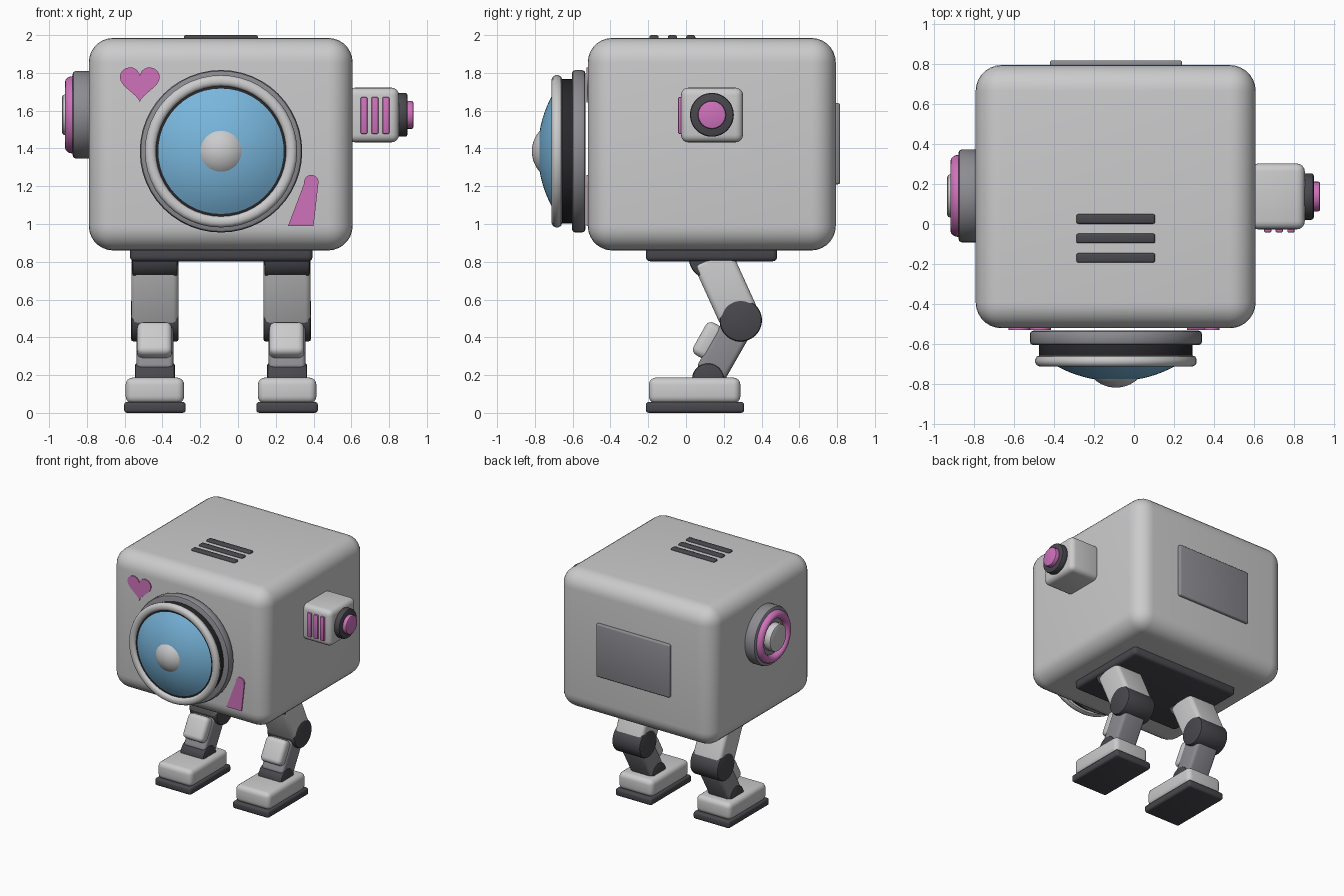
import bpy, bmesh, math
from mathutils import Matrix, Vector

if "Cube" in bpy.data.objects:
    bpy.data.objects.remove(bpy.data.objects["Cube"])


def material(name, rgb):
    m = bpy.data.materials.new(name)
    m.diffuse_color = (*rgb, 1)
    m.use_nodes = True
    m.node_tree.nodes["Principled BSDF"].inputs["Base Color"].default_value = m.diffuse_color
    return m


LIGHT = material("light grey", (0.60, 0.60, 0.61))
MID = material("mid grey", (0.26, 0.26, 0.285))
DARK = material("dark grey", (0.065, 0.065, 0.075))
BLACK = material("near black", (0.022, 0.022, 0.026))
BLUE = material("sky blue", (0.19, 0.47, 0.72))
PINK = material("pink", (0.62, 0.17, 0.50))


def finish(name, bm, mat):
    bmesh.ops.recalc_face_normals(bm, faces=bm.faces)
    me = bpy.data.meshes.new(name)
    bm.to_mesh(me)
    bm.free()
    me.materials.append(mat)
    ob = bpy.data.objects.new(name, me)
    bpy.context.collection.objects.link(ob)
    bpy.ops.object.select_all(action='DESELECT')
    ob.select_set(True)
    bpy.context.view_layer.objects.active = ob
    bpy.ops.object.shade_smooth_by_angle(angle=math.radians(38))
    return ob


def box(name, lo, hi, mat, bevel=0.02, seg=3, tilt=0):
    """Rounded box between two corners, tilted about x through its centre."""
    lo, hi = Vector(lo), Vector(hi)
    bm = bmesh.new()
    bmesh.ops.create_cube(bm, size=1)
    bmesh.ops.scale(bm, vec=hi - lo, verts=bm.verts)
    bmesh.ops.bevel(bm, geom=bm.edges[:], offset=bevel, segments=seg,
                    profile=0.5, affect='EDGES')
    bm.transform(Matrix.Translation((lo + hi) / 2) @ Matrix.Rotation(tilt, 4, 'X'))
    return finish(name, bm, mat)


def lathe(name, profile, centre, axis, mat, n=48, closed=False):
    """Revolve (radius, distance) points around an axis direction."""
    bm = bmesh.new()
    rings = []
    for r, h in profile:
        if r == 0:
            rings.append([bm.verts.new((0, 0, h))] * n)
        else:
            rings.append([bm.verts.new((r * math.cos(2 * math.pi * i / n),
                                        r * math.sin(2 * math.pi * i / n), h))
                          for i in range(n)])
    pairs = list(zip(rings, rings[1:]))
    if closed:
        pairs.append((rings[-1], rings[0]))
    for a, b in pairs:
        for i in range(n):
            j = (i + 1) % n
            corners = list(dict.fromkeys((a[i], a[j], b[j], b[i])))
            if len(corners) > 2:
                bm.faces.new(corners)
    rot = Vector((0, 0, 1)).rotation_difference(Vector(axis)).to_matrix().to_4x4()
    bm.transform(Matrix.Translation(centre) @ rot)
    return finish(name, bm, mat)


def disc(name, r, h0, h1, centre, axis, mat, b=0.012):
    """Cylinder with softened rims."""
    c = b * 0.3
    prof = [(0, h0), (r - b, h0), (r - c, h0 + c), (r, h0 + b),
            (r, h1 - b), (r - c, h1 - c), (r - b, h1), (0, h1)]
    return lathe(name, prof, centre, axis, mat)


def dome(name, r, base, height, centre, axis, mat, n=10):
    """Shallow spherical cap."""
    big = (r * r + height * height) / (2 * height)
    prof = [(0, base)]
    for i in range(n + 1):
        q = r * (1 - i / n)
        prof.append((q, base + math.sqrt(big * big - q * q) - big + height))
    return lathe(name, prof, centre, axis, mat)


def ring(name, r, wr, wh, h, centre, axis, mat, n=16):
    """Ring with an oval cross-section."""
    prof = [(r + wr * math.cos(2 * math.pi * i / n),
             h + wh * math.sin(2 * math.pi * i / n)) for i in range(n)]
    return lathe(name, prof, centre, axis, mat, closed=True)


def plate(name, pts, mat, y0=-0.528, y1=-0.5195):
    """Thin painted shape on the front face."""
    bm = bmesh.new()
    f = bm.faces.new([bm.verts.new((x, y0, z)) for x, z in pts])
    ext = bmesh.ops.extrude_face_region(bm, geom=[f])
    vs = [v for v in ext['geom'] if isinstance(v, bmesh.types.BMVert)]
    bmesh.ops.translate(bm, vec=(0, y1 - y0, 0), verts=vs)
    return finish(name, bm, mat)


# Body shell, underside plate and back panel
box("body", (-0.79, -0.52, 0.86), (0.607, 0.793, 1.985), LIGHT, 0.13, 7)
box("hip_plate", (-0.572, -0.213, 0.802), (0.395, 0.483, 0.90), DARK, 0.025)
box("back_panel", (-0.42, 0.76, 1.21), (0.24, 0.816, 1.64), MID, 0.012)

# Roof vents
for i in range(3):
    y = 0.025 - 0.097 * i
    box(f"roof_vent_{i}", (-0.287, y - 0.024, 1.96), (0.105, y + 0.024, 2.0), DARK, 0.01)

# Front eye: distances run forward from the eye centre
EYE, FWD = (-0.09, 0, 1.385), (0, -1, 0)
disc("eye_base", 0.43, 0.532, 0.604, EYE, FWD, MID, 0.018)
disc("eye_barrel", 0.383, 0.59, 0.688, EYE, FWD, BLACK, 0.004)
lathe("eye_rim", [(0.345, 0.66), (0.345, 0.695), (0.352, 0.706), (0.365, 0.711),
                  (0.382, 0.711), (0.396, 0.704), (0.403, 0.690), (0.403, 0.677),
                  (0.396, 0.662), (0.382, 0.656), (0.36, 0.656)],
      EYE, FWD, LIGHT, closed=True)
dome("eye_lens", 0.332, 0.688, 0.096, EYE, FWD, BLUE)
dome("eye_pupil", 0.118, 0.765, 0.051, EYE, FWD, LIGHT)

# Painted front accents
heart = []
for i in range(40):
    t = 2 * math.pi * i / 40
    hx = 16 * math.sin(t) ** 3
    hz = 13 * math.cos(t) - 5 * math.cos(2 * t) - 2 * math.cos(3 * t) - math.cos(4 * t)
    heart.append((-0.52 + hx * 0.0066, 1.753 + hz * 0.0064))
plate("heart_accent", heart, PINK)
drop = [(0.265, 0.99), (0.40, 0.99)]
drop += [(0.388 + 0.038 * math.cos(a), 1.222 + 0.038 * math.sin(a))
         for a in [math.radians(-10 + 20 * i) for i in range(11)]]
plate("drop_accent", drop, PINK)

# Left ear: round speaker
LEFT_EAR, LEFT = (0, 0.14, 1.578), (-1, 0, 0)
disc("left_ear_base", 0.232, 0.76, 0.876, LEFT_EAR, LEFT, MID, 0.018)
ring("left_ear_ring", 0.173, 0.032, 0.042, 0.874, LEFT_EAR, LEFT, PINK)
disc("left_ear_button", 0.108, 0.86, 0.932, LEFT_EAR, LEFT, LIGHT, 0.015)

# Right ear: box with button and stripes
RIGHT_EAR, RIGHT = (0, 0.137, 1.578), (1, 0, 0)
box("right_ear_box", (0.58, -0.027, 1.432), (0.852, 0.302, 1.722), LIGHT, 0.04, 4)
disc("right_ear_dial", 0.116, 0.84, 0.897, RIGHT_EAR, RIGHT, DARK, 0.012)
disc("right_ear_button", 0.074, 0.88, 0.928, RIGHT_EAR, RIGHT, PINK, 0.008)
for i in range(3):
    x = 0.667 + 0.058 * i
    box(f"right_ear_stripe_{i}", (x - 0.018, -0.042, 1.477), (x + 0.018, 0.0, 1.672),
        PINK, 0.006, 2)


def limb(name, a, b, width, depth, x, mat, bevel):
    """Rounded box running between two (y, z) points."""
    dy, dz = b[0] - a[0], b[1] - a[1]
    half = Vector((width, depth, math.hypot(dy, dz))) / 2
    mid = Vector((x, (a[0] + b[0]) / 2, (a[1] + b[1]) / 2))
    box(name, mid - half, mid + half, mat, bevel, 4, math.atan2(dy, -dz))


def joint(name, r, w, y, z, x, mat):
    disc(name, r, -w / 2, w / 2, (x, y, z), RIGHT, mat, 0.012)


# Legs
for side, x in (("left", -0.44), ("right", 0.26)):
    joint(f"{side}_hip", 0.11, 0.24, 0.125, 0.82, x, DARK)
    limb(f"{side}_thigh", (0.135, 0.83), (0.285, 0.50), 0.25, 0.215, x, LIGHT, 0.03)
    joint(f"{side}_knee", 0.112, 0.252, 0.29, 0.49, x, DARK)
    limb(f"{side}_shin", (0.285, 0.48), (0.125, 0.20), 0.195, 0.165, x, MID, 0.025)
    limb(f"{side}_shin_pad", (0.163, 0.468), (0.068, 0.298), 0.185, 0.10, x - 0.002,
         LIGHT, 0.034)
    joint(f"{side}_ankle", 0.085, 0.212, 0.117, 0.178, x, DARK)
    box(f"{side}_foot", (x - 0.155, -0.197, 0.05), (x + 0.155, 0.288, 0.187), LIGHT, 0.038, 4)
    box(f"{side}_sole", (x - 0.163, -0.213, 0.0), (x + 0.163, 0.308, 0.058), DARK, 0.016)
